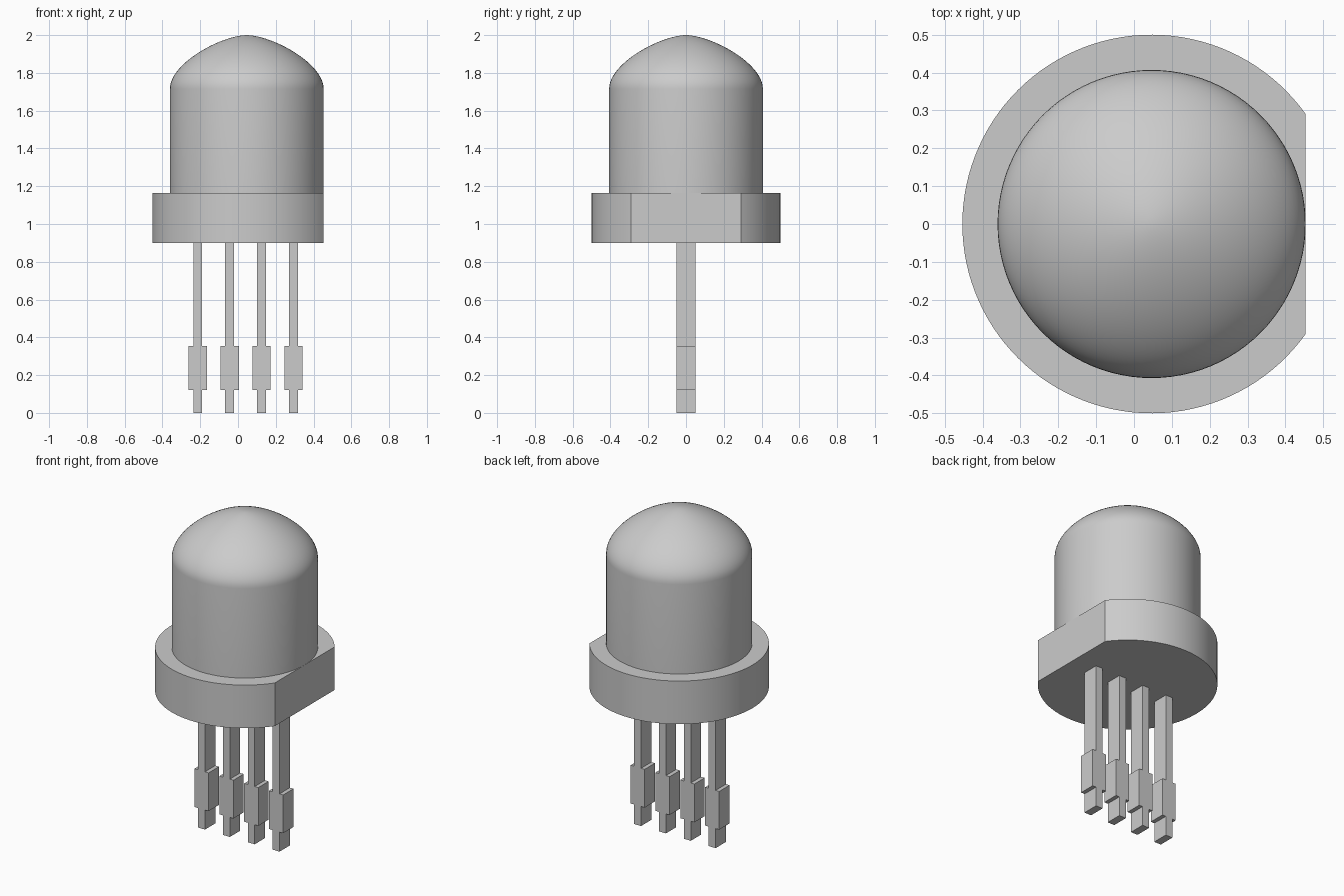
import bpy, bmesh, math
from mathutils import Vector

if "Cube" in bpy.data.objects:
    bpy.data.objects.remove(bpy.data.objects["Cube"])

CX = 0.0465          # axis of the round parts
FLAT_X = 0.4535      # flat side of the flange


def add_object(name, bm, smooth=False):
    bmesh.ops.recalc_face_normals(bm, faces=bm.faces)
    mesh = bpy.data.meshes.new(name)
    bm.to_mesh(mesh)
    bm.free()
    obj = bpy.data.objects.new(name, mesh)
    bpy.context.collection.objects.link(obj)
    if smooth:
        bpy.ops.object.select_all(action='DESELECT')
        obj.select_set(True)
        bpy.context.view_layer.objects.active = obj
        bpy.ops.object.shade_smooth_by_angle(angle=math.radians(30))
    return obj


def prism(name, outline, depth, smooth=False):
    bm = bmesh.new()
    face = bm.faces.new([bm.verts.new(p) for p in outline])
    result = bmesh.ops.extrude_face_region(bm, geom=[face], use_keep_orig=True)
    verts = [g for g in result['geom'] if isinstance(g, bmesh.types.BMVert)]
    bmesh.ops.translate(bm, verts=verts, vec=depth)
    return add_object(name, bm, smooth)


# Flange: disc with one flat side
start = math.acos((FLAT_X - CX) / 0.5)
steps = 96
arc = [start + (2 * math.pi - 2 * start) * i / steps for i in range(steps + 1)]
prism("flange", [(CX + 0.5 * math.cos(a), 0.5 * math.sin(a), 0.9) for a in arc],
      (0, 0, 0.265), smooth=True)

# Lens: straight barrel with a softly pointed dome, turned around its axis
p0, p1, p2, p3 = (Vector(p) for p in
                  ((0.407, 1.715), (0.407, 1.85), (0.14, 1.997), (0, 2.0)))
profile = [Vector((0.407, 1.165))]
for i in range(25):
    t = i / 24
    s = 1 - t
    profile.append(p0 * s**3 + p1 * 3 * s * s * t + p2 * 3 * s * t * t + p3 * t**3)

bm = bmesh.new()
points = [bm.verts.new((CX + p.x, 0, p.y)) for p in profile]
edges = [bm.edges.new(pair) for pair in zip(points, points[1:])]
bmesh.ops.spin(bm, geom=points + edges, cent=(CX, 0, 0), axis=(0, 0, 1),
               angle=2 * math.pi, steps=96, use_merge=True)
bmesh.ops.remove_doubles(bm, verts=bm.verts, dist=1e-5)
add_object("lens", bm, smooth=True)

# Leads: flat strips with a wider stop near the foot
half = [(0.0235, 0), (0.0235, 0.12), (0.048, 0.12),
        (0.048, 0.355), (0.0235, 0.355), (0.0235, 0.9)]
outline = half + [(-x, z) for x, z in reversed(half)]
for i in range(4):
    x0 = -0.213 + i * 0.169
    prism(f"lead_{i + 1}", [(x0 + x, -0.05, z) for x, z in outline], (0, 0.1, 0))
